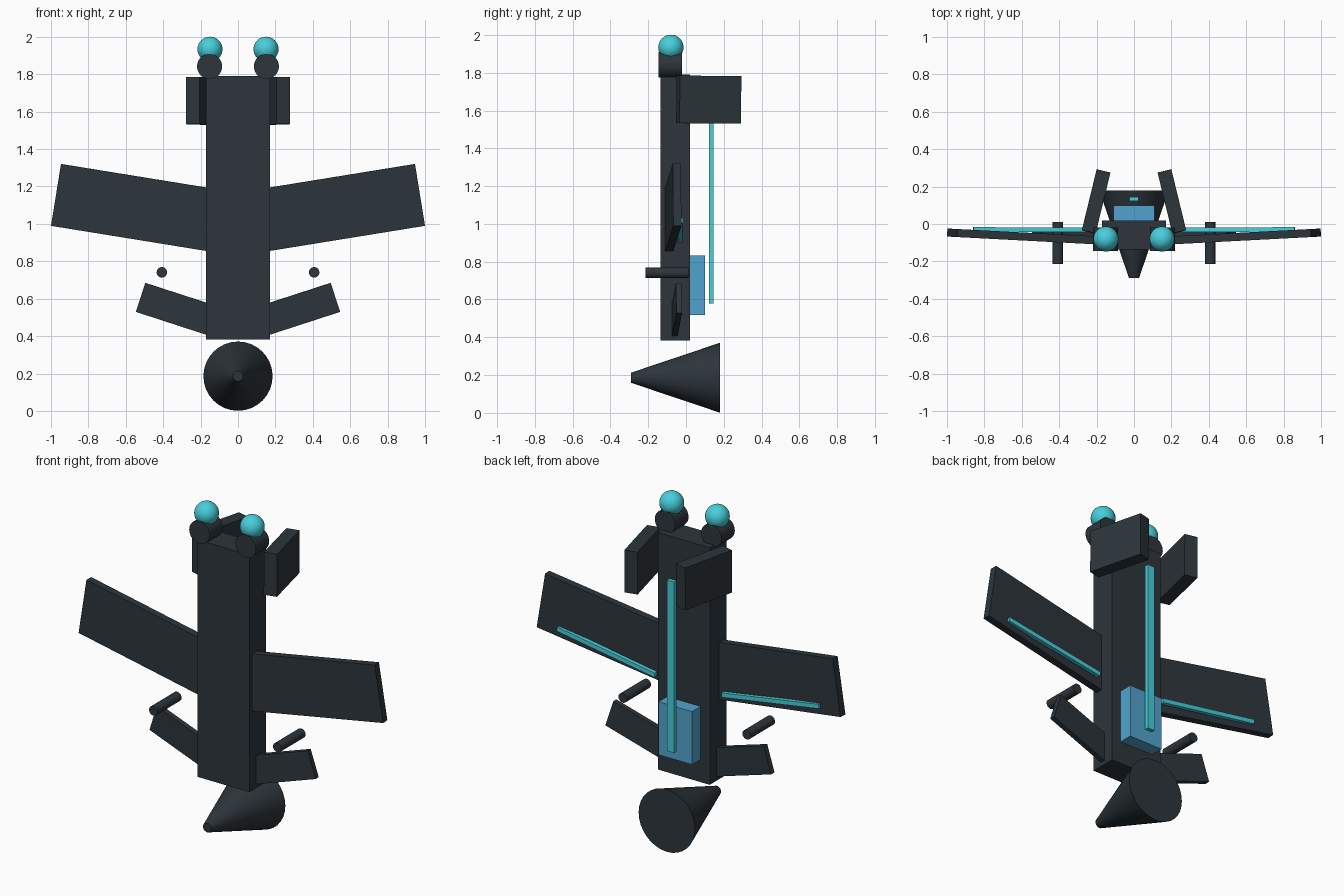
import bpy, bmesh, math
from mathutils import Vector, Matrix

if "Cube" in bpy.data.objects:
    bpy.data.objects.remove(bpy.data.objects["Cube"])


def material(name, col):
    m = bpy.data.materials.new(name)
    m.diffuse_color = (*col, 1)
    m.use_nodes = True
    m.node_tree.nodes["Principled BSDF"].inputs["Base Color"].default_value = m.diffuse_color
    return m


DARK = material("dark slate", (0.026, 0.036, 0.044))
TEAL = material("bright teal", (0.065, 0.62, 0.71))
BLUE = material("soft blue", (0.085, 0.37, 0.62))


def finish(name, bm, mat, smooth=False):
    me = bpy.data.meshes.new(name)
    bmesh.ops.recalc_face_normals(bm, faces=bm.faces)
    bm.to_mesh(me)
    bm.free()
    me.materials.append(mat)
    ob = bpy.data.objects.new(name, me)
    bpy.context.collection.objects.link(ob)
    if smooth:
        bpy.ops.object.select_all(action='DESELECT')
        ob.select_set(True)
        bpy.context.view_layer.objects.active = ob
        bpy.ops.object.shade_smooth_by_angle(angle=math.radians(40))
    return ob


def box(name, lo, hi, mat):
    lo, hi = Vector(lo), Vector(hi)
    bm = bmesh.new()
    bmesh.ops.create_cube(bm, size=1, matrix=Matrix.Translation((lo + hi) / 2) @ Matrix.Diagonal((*(hi - lo), 1)))
    finish(name, bm, mat)


def beam(name, a, b, height, thick, mat):
    """Slab running from a to b; height is measured towards z."""
    a, b = Vector(a), Vector(b)
    u = (b - a).normalized()
    v = (Vector((0, 0, 1)) - u * u.z).normalized()
    n = u.cross(v)
    rot = Matrix((u, v, n)).transposed().to_4x4()
    bm = bmesh.new()
    bmesh.ops.create_cube(bm, size=1, matrix=Matrix.Translation((a + b) / 2) @ rot
                          @ Matrix.Diagonal(((b - a).length, height, thick, 1)))
    finish(name, bm, mat)


def cyl_y(name, x, z, y0, y1, r0, r1, mat):
    """Cylinder or cone along y."""
    bm = bmesh.new()
    bmesh.ops.create_cone(bm, cap_ends=True, segments=32, radius1=r0, radius2=r1, depth=y1 - y0,
                          matrix=Matrix.Translation((x, (y0 + y1) / 2, z)) @ Matrix.Rotation(-math.pi / 2, 4, 'X'))
    finish(name, bm, mat, True)


# Body, back pack and spine light
box("body", (-0.17, -0.135, 0.383), (0.17, 0.02, 1.79), DARK)
box("back_pack", (-0.11, 0.02, 0.517), (0.11, 0.10, 0.832), BLUE)
box("spine_light", (-0.024, 0.122, 0.58), (0.024, 0.145, 1.595), TEAL)

# Nose cone, narrow end forward
cyl_y("nose_cone", 0, 0.186, -0.29, 0.18, 0.027, 0.185, DARK)

for s, side in ((-1, "left"), (1, "right")):
    # Wing, its light strip, and the small fin
    beam(f"{side}_wing", (s * 0.113, -0.092, 1.016), (s * 0.972, -0.047, 1.155), 0.335, 0.043, DARK)
    beam(f"{side}_wing_light", (s * 0.22, -0.031, 0.914), (s * 0.86, -0.029, 1.018), 0.026, 0.024, TEAL)
    beam(f"{side}_fin", (s * 0.12, -0.063, 0.477), (s * 0.52, -0.037, 0.607), 0.163, 0.03, DARK)
    # Gun barrel
    cyl_y(f"{side}_barrel", s * 0.407, 0.741, -0.213, 0.012, 0.028, 0.028, DARK)
    # Rear stabiliser plate
    beam(f"{side}_stabiliser", (s * 0.242, -0.042, 1.659), (s * 0.163, 0.283, 1.656), 0.252, 0.076, DARK)
    # Engine drum with glowing ball
    cyl_y(f"{side}_engine", s * 0.152, 1.842, -0.145, -0.02, 0.067, 0.067, DARK)
    bm = bmesh.new()
    bmesh.ops.create_uvsphere(bm, u_segments=32, v_segments=16, radius=0.067,
                              matrix=Matrix.Translation((s * 0.15, -0.08, 1.934)))
    finish(f"{side}_engine_glow", bm, TEAL, True)
